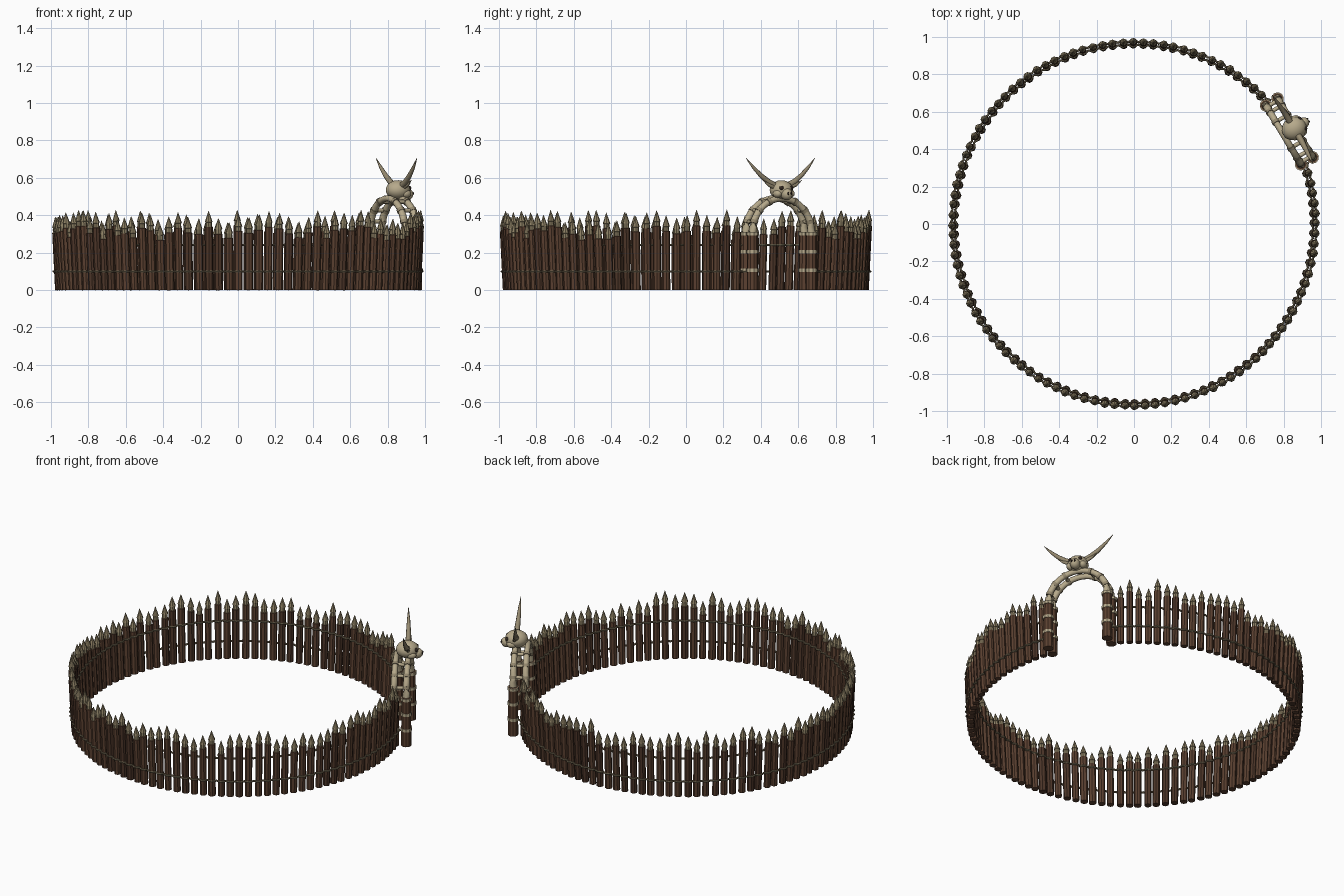
import bpy, bmesh, random
from math import sin, cos, pi, radians
from mathutils import Vector, Matrix

random.seed(7)
cube = bpy.data.objects.get("Cube")
if cube:
    bpy.data.objects.remove(cube, do_unlink=True)


def material(name, rgb):
    m = bpy.data.materials.new(name)
    m.use_nodes = True
    m.diffuse_color = (*rgb, 1)
    bsdf = next(n for n in m.node_tree.nodes if n.type == 'BSDF_PRINCIPLED')
    bsdf.inputs["Base Color"].default_value = (*rgb, 1)
    bsdf.inputs["Roughness"].default_value = 0.9
    return m


WOOD = material("brown wood", (0.105, 0.052, 0.030))
DARK = material("dark brown wood", (0.075, 0.037, 0.022))
TIP = material("weathered tip", (0.27, 0.22, 0.13))
ROPE = material("rope", (0.17, 0.14, 0.085))
BONE = material("bone", (0.47, 0.40, 0.26))
HORN = material("horn", (0.30, 0.25, 0.16))
HOLE = material("dark socket", (0.03, 0.02, 0.015))

RING, LEAN, COUNT = 0.957, 0.05, 112
GATE_ANGLE, GATE_HALF = radians(30.8), 0.205
# Gate frame: x outward, y along the wall, z up
GATE = Matrix.Rotation(GATE_ANGLE, 4, 'Z') @ Matrix.Translation((0.966, 0, 0))


def loft(bm, points, radii, sides=8, mat=0, mats=None):
    """Sweep a round section along points with a radius at each."""
    points = [Vector(p) for p in points]
    rings = []
    for i, p in enumerate(points):
        t = (points[min(i + 1, len(points) - 1)] - points[max(i - 1, 0)]).normalized()
        ref = Vector((1, 0, 0)) if abs(t.z) > 0.95 else Vector((0, 0, 1))
        u = t.cross(ref).normalized()
        if rings and u.dot(last) < 0:
            u = -u
        last = u
        v = t.cross(u)
        rings.append([bm.verts.new(p + radii[i] * (u * cos(a) + v * sin(a)))
                      for a in (2 * pi * k / sides for k in range(sides))])
    faces = []
    for i in range(len(rings) - 1):
        a, b = rings[i], rings[i + 1]
        for k in range(sides):
            n = (k + 1) % sides
            f = bm.faces.new((a[k], a[n], b[n], b[k]))
            f.material_index = mats[i] if mats else mat
            faces.append(f)
    for ring, idx in ((rings[0], 0), (rings[-1], -1)):
        f = bm.faces.new(ring)
        f.material_index = mats[idx] if mats else mat


def finish(name, bm, materials, matrix=None, smooth=False):
    bmesh.ops.recalc_face_normals(bm, faces=bm.faces)
    mesh = bpy.data.meshes.new(name)
    bm.to_mesh(mesh)
    bm.free()
    for m in materials:
        mesh.materials.append(m)
    if matrix:
        mesh.transform(matrix)
    obj = bpy.data.objects.new(name, mesh)
    bpy.context.collection.objects.link(obj)
    if smooth:
        bpy.ops.object.select_all(action='DESELECT')
        obj.select_set(True)
        bpy.context.view_layer.objects.active = obj
        bpy.ops.object.shade_smooth_by_angle(angle=radians(50))
    return obj


def polar(r, a, z):
    return Vector((r * cos(a), r * sin(a), z))


# Sharpened palisade posts leaning slightly outward
bm = bmesh.new()
step = 2 * pi / COUNT
for i in range(COUNT):
    a = GATE_ANGLE + (i + 0.5) * step
    off = (i + 0.5) * step
    if min(off, 2 * pi - off) < GATE_HALF:
        continue
    h = random.uniform(0.35, 0.43)
    r = random.uniform(0.020, 0.023)
    a += random.uniform(-0.004, 0.004)
    wood = random.choice((0, 0, 1))
    levels = [0, h - 0.085, h - 0.083, h - 0.06, h - 0.058, h]
    pts = [polar(RING + LEAN * z, a, z) for z in levels]
    loft(bm, pts, [r, r, r * 0.8, r * 0.75, r * 0.95, 0.001], 8,
         mats=[wood, wood, 2, 2, 2])
finish("palisade_posts", bm, [WOOD, DARK, TIP])

# Ropes weaving along the wall, outside below and inside above
for name, z, side in (("lower_rope", 0.10, 1), ("upper_rope", 0.24, -1)):
    bm = bmesh.new()
    n = COUNT * 4
    first = int(GATE_HALF / (2 * pi) * n)
    pts = []
    for i in range(first, n - first + 1):
        off = 2 * pi * i / n
        bulge = 0.017 + 0.007 * cos(2 * pi * (i / 4 - 0.5))
        pts.append(polar(RING + LEAN * z + side * bulge, GATE_ANGLE + off, z))
    loft(bm, pts, [0.006] * len(pts), 6)
    finish(name, bm, [ROPE], smooth=True)

# Paired gate posts with lashings
SPAN, DEPTH = 0.183, 0.036
for side, label in ((-1, "right"), (1, "left")):
    bm = bmesh.new()
    for x in (-DEPTH, DEPTH):
        y = side * SPAN
        loft(bm, [(x, y, 0), (x, y, 0.31)], [0.031, 0.029], 10)
        for z in (0.105, 0.205, 0.30):
            loft(bm, [(x, y, z - 0.009), (x, y, z + 0.009)], [0.034, 0.034], 10, 1)
    finish("gate_posts_" + label, bm, [WOOD, BONE], GATE)


def arch(t, x):
    return Vector((x, SPAN * cos(t), 0.31 + 0.18 * sin(t)))


# Twin bone arches
for x, label in ((DEPTH, "outer"), (-DEPTH, "inner")):
    bm = bmesh.new()
    pts = [arch(pi * k / 20, x) for k in range(21)]
    loft(bm, pts, [0.022 - 0.005 * sin(pi * k / 20) for k in range(21)], 8)
    finish(label + "_arch", bm, [BONE], GATE, True)

# Rungs between the arches and wraps where they meet
bm = bmesh.new()
for deg in (18, 40, 64, 116, 140, 162):
    t = radians(deg)
    loft(bm, [arch(t, -DEPTH - 0.012), arch(t, DEPTH + 0.012)], [0.011, 0.011], 8)
    for x in (-DEPTH, DEPTH):
        loft(bm, [arch(t - 0.05, x), arch(t + 0.05, x)], [0.022, 0.022], 8, 1)
finish("arch_rungs", bm, [BONE, HORN], GATE, True)


def ball(bm, centre, scale, mat=0):
    m = Matrix.Translation(centre) @ Matrix.Diagonal((*scale, 1))
    res = bmesh.ops.create_uvsphere(bm, u_segments=16, v_segments=10, radius=1, matrix=m)
    for f in {f for v in res["verts"] for f in v.link_faces}:
        f.material_index = mat


# Skull with snout, cheeks and dark sockets
bm = bmesh.new()
ball(bm, (0.030, 0, 0.535), (0.068, 0.062, 0.052))
ball(bm, (0.085, 0, 0.512), (0.036, 0.030, 0.032))
for s in (-1, 1):
    ball(bm, (0.055, s * 0.040, 0.515), (0.030, 0.022, 0.022))
    ball(bm, (0.081, s * 0.029, 0.545), (0.012, 0.013, 0.012), 1)
    ball(bm, (0.117, s * 0.009, 0.516), (0.006, 0.005, 0.008), 1)
finish("skull", bm, [BONE, HOLE], GATE, True)

# Long curved horns and short side prongs
for s, label in ((-1, "right"), (1, "left")):
    bm = bmesh.new()
    loft(bm, [(0.03, s * 0.035, 0.555), (0.03, s * 0.08, 0.578), (0.027, s * 0.125, 0.612),
              (0.024, s * 0.17, 0.655), (0.02, s * 0.215, 0.706)],
         [0.019, 0.016, 0.013, 0.009, 0.001], 8)
    loft(bm, [(0.035, s * 0.045, 0.548), (0.04, s * 0.085, 0.562), (0.04, s * 0.122, 0.588)],
         [0.012, 0.009, 0.001], 8)
    finish("horn_" + label, bm, [HORN], GATE, True)
